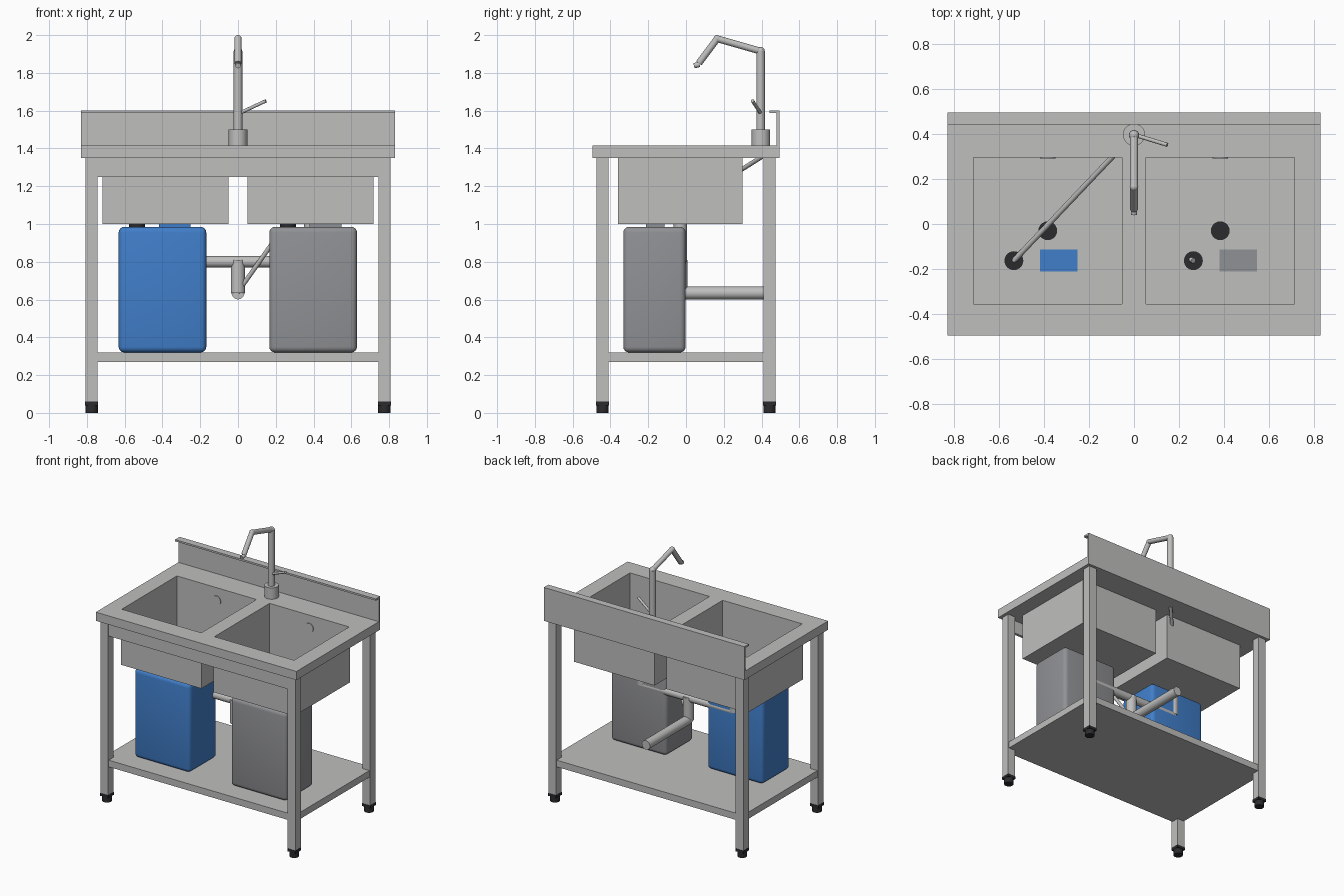
import bpy, bmesh, math
from mathutils import Vector

if "Cube" in bpy.data.objects:
    bpy.data.objects.remove(bpy.data.objects["Cube"])


def material(name, rgb):
    m = bpy.data.materials.new(name)
    m.diffuse_color = (*rgb, 1)
    m.use_nodes = True
    m.node_tree.nodes["Principled BSDF"].inputs["Base Color"].default_value = m.diffuse_color
    return m


STEEL = material("brushed steel", (0.52, 0.52, 0.515))
GREY = material("grey plastic", (0.28, 0.285, 0.30))
BLUE = material("blue plastic", (0.052, 0.21, 0.59))
BLACK = material("black rubber", (0.024, 0.024, 0.028))


def finish(name, bm, mat):
    bmesh.ops.recalc_face_normals(bm, faces=bm.faces)
    mesh = bpy.data.meshes.new(name)
    bm.to_mesh(mesh)
    bm.free()
    ob = bpy.data.objects.new(name, mesh)
    bpy.context.collection.objects.link(ob)
    if mat:
        mesh.materials.append(mat)
    return ob


def activate(ob):
    bpy.ops.object.select_all(action='DESELECT')
    ob.select_set(True)
    bpy.context.view_layer.objects.active = ob


def smooth(ob, degrees=35):
    activate(ob)
    bpy.ops.object.shade_smooth_by_angle(angle=math.radians(degrees))


def box(name, x, y, z, mat, bevel=0, open_top=False):
    """Box from (min, max) ranges on each axis."""
    bm = bmesh.new()
    bmesh.ops.create_cube(bm, size=1)
    for v in bm.verts:
        v.co = [r[0] + (c + 0.5) * (r[1] - r[0]) for c, r in zip(v.co, (x, y, z))]
    if open_top:
        bm.normal_update()
        bmesh.ops.delete(bm, geom=[f for f in bm.faces if f.normal.z > 0.9], context='FACES')
    if bevel:
        bmesh.ops.bevel(bm, geom=bm.edges[:], offset=bevel, segments=4, profile=0.5, affect='EDGES')
    ob = finish(name, bm, mat)
    if bevel:
        smooth(ob)
    return ob


def rod(name, a, b, r, mat, r2=None, seg=24):
    """Cylinder or cone between two points."""
    a, b = Vector(a), Vector(b)
    d = b - a
    bm = bmesh.new()
    bmesh.ops.create_cone(bm, cap_ends=True, segments=seg, radius1=r,
                          radius2=r if r2 is None else r2, depth=d.length)
    q = d.to_track_quat('Z', 'Y')
    for v in bm.verts:
        v.co = q @ v.co + (a + b) / 2
    ob = finish(name, bm, mat)
    smooth(ob)
    return ob


def ball(name, c, r, mat):
    bm = bmesh.new()
    bmesh.ops.create_uvsphere(bm, u_segments=20, v_segments=12, radius=r)
    bmesh.ops.translate(bm, verts=bm.verts, vec=c)
    ob = finish(name, bm, mat)
    smooth(ob, 60)


# Worktop with two basin openings
TOP, UNDER, WALL = 1.415, 1.35, 0.004
BASIN_Y = (-0.36, 0.30)
worktop = box("worktop", (-0.83, 0.83), (-0.495, 0.495), (UNDER, TOP), STEEL)
for side, x in (("left", (-0.717, -0.05)), ("right", (0.05, 0.717))):
    hole = box("opening_cutter", (x[0] + WALL, x[1] - WALL),
               (BASIN_Y[0] + WALL, BASIN_Y[1] - WALL), (1.2, 1.6), None)
    hole.hide_render = True
    mod = worktop.modifiers.new("opening", 'BOOLEAN')
    mod.object, mod.operation, mod.solver = hole, 'DIFFERENCE', 'EXACT'
    activate(worktop)
    bpy.ops.object.modifier_apply(modifier=mod.name)
    bpy.data.objects.remove(hole)

    # Open basin bowl
    basin = box(side + "_basin", x, BASIN_Y, (1.0, UNDER), STEEL, open_top=True)
    mod = basin.modifiers.new("wall", 'SOLIDIFY')
    mod.thickness, mod.offset, mod.use_even_offset = WALL, -1, True
    activate(basin)
    bpy.ops.object.modifier_apply(modifier=mod.name)

    # Overflow disc, drain strainer and drain pipe
    cx = sum(x) / 2
    rod(side + "_overflow", (cx, 0.297, 1.32), (cx, 0.291, 1.32), 0.035, STEEL)
    rod(side + "_strainer", (cx, -0.03, 1.002), (cx, -0.03, 1.008), 0.042, BLACK)
    rod(side + "_drain_pipe", (cx, -0.03, 0.80), (cx, -0.03, 1.001), 0.035, STEEL)

# Backsplash with forward lip
box("backsplash", (-0.83, 0.83), (0.48, 0.495), (TOP, 1.6), STEEL)
box("backsplash_lip", (-0.83, 0.83), (0.442, 0.482), (1.587, 1.6), STEEL)

# Legs and feet
for sx in (-1, 1):
    for sy in (-1, 1):
        cx, cy = sx * 0.775, sy * 0.442
        box("leg", (cx - 0.032, cx + 0.032), (cy - 0.032, cy + 0.032), (0.055, UNDER), STEEL)
        box("foot_collar", (cx - 0.034, cx + 0.034), (cy - 0.034, cy + 0.034), (0.04, 0.06), BLACK)
        rod("foot", (cx, cy, 0), (cx, cy, 0.045), 0.033, BLACK)

# Front rail and lower shelf
box("front_rail", (-0.745, 0.745), (-0.47, -0.45), (1.25, UNDER), STEEL)
box("shelf", (-0.80, 0.80), (-0.467, 0.467), (0.27, 0.32), STEEL)

# Canisters with cap and raised block
for side, x0, mat in (("left", -0.632, BLUE), ("right", 0.166, GREY)):
    box(side + "_canister", (x0, x0 + 0.464), (-0.332, -0.002), (0.32, 0.985), mat, bevel=0.03)
    box(side + "_canister_block", (x0 + 0.213, x0 + 0.381), (-0.212, -0.114), (0.975, 1.007), mat)
    rod(side + "_canister_cap", (x0 + 0.098, -0.163, 0.975), (x0 + 0.098, -0.163, 1.008), 0.042, BLACK)

# Waste pipework
rod("cross_pipe", (-0.385, -0.03, 0.80), (0.385, -0.03, 0.80), 0.03, STEEL)
rod("trap_pipe", (0, -0.03, 0.635), (0, -0.03, 0.81), 0.038, STEEL)
rod("outlet_pipe", (0, -0.03, 0.635), (0, 0.475, 0.635), 0.034, STEEL)

# Hoses from the canisters
rod("supply_hose", (-0.534, -0.163, 1.0), (0, 0.40, 1.355), 0.012, STEEL, seg=16)
rod("waste_hose", (0, -0.03, 0.64), (0.264, -0.163, 1.015), 0.012, STEEL, seg=16)

# Faucet
rod("faucet_base", (0, 0.397, TOP), (0, 0.397, 1.5), 0.049, STEEL, seg=32)
rod("faucet_post", (0, 0.395, 1.5), (0, 0.395, 1.915), 0.023, STEEL)
ball("faucet_elbow", (0, 0.395, 1.915), 0.022, STEEL)
rod("faucet_arm", (0, 0.395, 1.915), (0, 0.165, 1.981), 0.018, STEEL)
ball("faucet_bend", (0, 0.165, 1.981), 0.019, STEEL)
rod("faucet_spout", (0, 0.165, 1.981), (0, 0.068, 1.851), 0.018, STEEL)
rod("faucet_nozzle", (0, 0.072, 1.845), (0, 0.042, 1.838), 0.014, STEEL)
rod("faucet_lever", (0.0, 0.397, 1.583), (0.148, 0.352, 1.652), 0.009, STEEL, seg=16)
